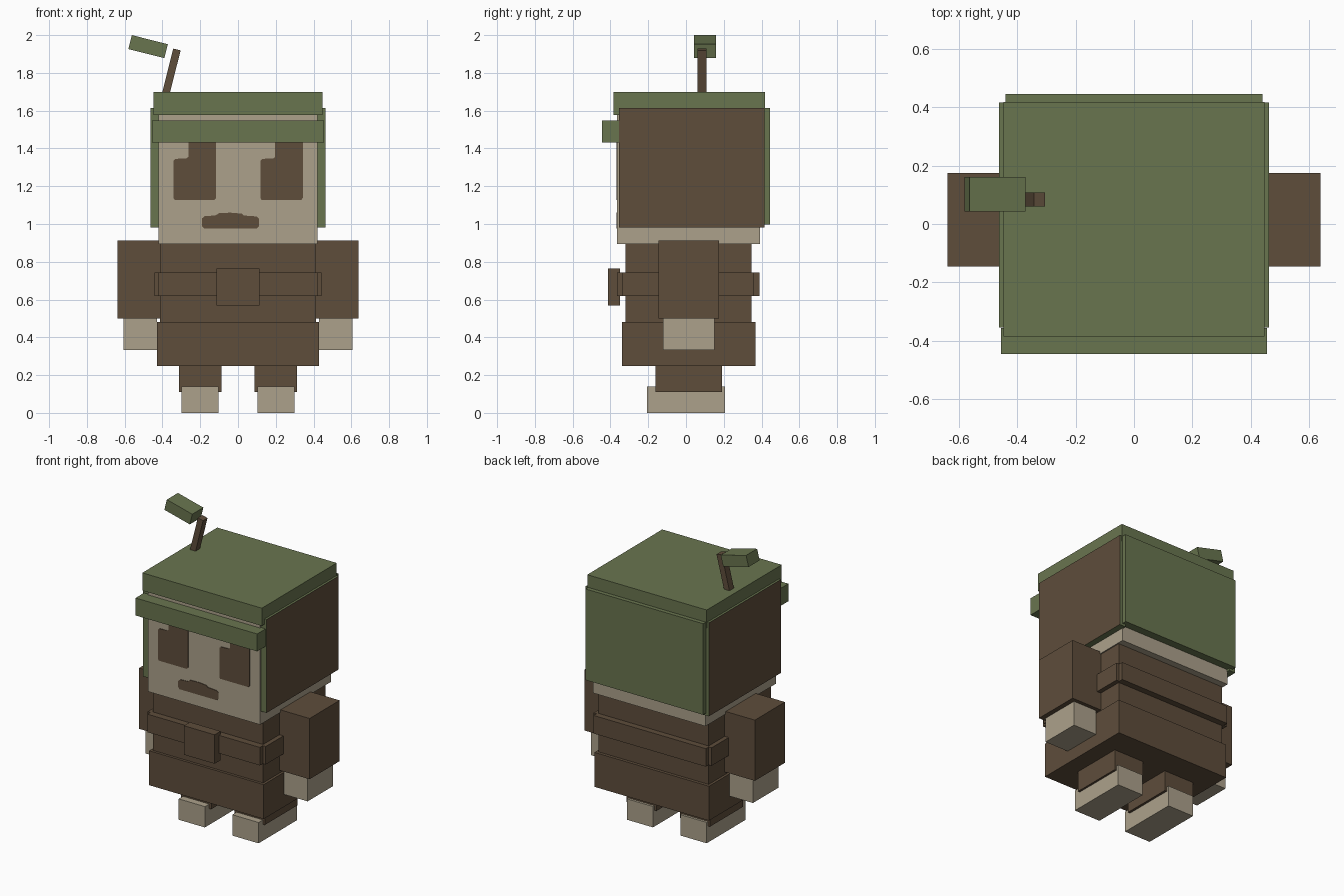
import bpy, bmesh, math
from mathutils import Matrix, Vector

cube = bpy.data.objects.get("Cube")
if cube:
    bpy.data.objects.remove(cube, do_unlink=True)


def material(name, rgb):
    def linear(c):
        c /= 255
        return c / 12.92 if c <= 0.04045 else ((c + 0.055) / 1.055) ** 2.4
    colour = (*[linear(c) for c in rgb], 1)
    m = bpy.data.materials.new(name)
    m.use_nodes = True
    m.diffuse_color = colour
    bsdf = next(n for n in m.node_tree.nodes if n.type == 'BSDF_PRINCIPLED')
    bsdf.inputs["Base Color"].default_value = colour
    bsdf.inputs["Roughness"].default_value = 0.9
    return m


GREEN = material("leaf green", (105, 117, 79))
BROWN = material("bark brown", (94, 77, 59))
BEIGE = material("pale beige", (172, 161, 139))


def finish(name, bm, *mats):
    bmesh.ops.recalc_face_normals(bm, faces=bm.faces)
    mesh = bpy.data.meshes.new(name)
    bm.to_mesh(mesh)
    bm.free()
    for m in mats:
        mesh.materials.append(m)
    ob = bpy.data.objects.new(name, mesh)
    bpy.context.collection.objects.link(ob)
    return ob


def box(name, x, y, z, mat, tilt=0, outer=None):
    """Box spanning the x, y, z ranges; outer colours its outward x face."""
    lo, hi = Vector((x[0], y[0], z[0])), Vector((x[1], y[1], z[1]))
    bm = bmesh.new()
    bmesh.ops.create_cube(bm, size=1, matrix=Matrix.Diagonal((*(hi - lo), 1)))
    mid = (lo + hi) / 2
    if outer:
        for f in bm.faces:
            f.material_index = int(f.normal.x * mid.x > 0.1)
    ob = finish(name, bm, mat, *([outer] if outer else []))
    ob.location = mid
    ob.rotation_euler.y = math.radians(tilt)
    return ob


def centred(name, half, y, z, mat):
    return box(name, (-half, half), y, z, mat)


def pair(name, x, y, z, mat, outer=None):
    box("left_" + name, x, y, z, mat, outer=outer)
    box("right_" + name, (-x[1], -x[0]), y, z, mat, outer=outer)


def face_plate(name, outline, dx=0):
    """Thin painted shape on the front of the head, outlined in x and z."""
    bm = bmesh.new()
    face = bm.faces.new([bm.verts.new((x + dx, -0.364, z)) for x, z in outline])
    new = bmesh.ops.extrude_face_region(bm, geom=[face])["geom"]
    bmesh.ops.translate(bm, vec=(0, -0.004, 0),
                        verts=[v for v in new if isinstance(v, bmesh.types.BMVert)])
    finish(name, bm, BROWN)


# Legs, feet, arms and hands
pair("foot", (0.103, 0.299), (-0.207, 0.206), (0, 0.141), BEIGE)
pair("leg", (0.087, 0.313), (-0.161, 0.19), (0.11, 0.26), BROWN)
pair("arm", (0.41, 0.638), (-0.146, 0.175), (0.501, 0.912), BROWN)
pair("hand", (0.43, 0.606), (-0.121, 0.15), (0.333, 0.51), BEIGE)

# Body
centred("hips", 0.429, (-0.338, 0.367), (0.249, 0.482), BROWN)
centred("torso", 0.412, (-0.32, 0.346), (0.47, 0.9), BROWN)

# Belt
centred("belt_front", 0.42, (-0.366, -0.31), (0.62, 0.742), BROWN)
centred("belt_back", 0.42, (0.335, 0.388), (0.62, 0.742), BROWN)
pair("belt_side", (0.40, 0.442), (-0.335, 0.358), (0.62, 0.742), BROWN)
centred("belt_buckle", 0.115, (-0.414, -0.35), (0.568, 0.764), BROWN)

# Head and its cap
centred("head", 0.42, (-0.364, 0.392), (0.895, 1.59), BEIGE)
pair("cap_side", (0.415, 0.462), (-0.354, 0.415), (0.982, 1.614), GREEN, outer=BROWN)
centred("cap_back", 0.44, (0.385, 0.445), (0.998, 1.614), GREEN)
centred("cap_top", 0.447, (-0.384, 0.417), (1.578, 1.698), GREEN)
centred("cap_brim", 0.455, (-0.445, -0.355), (1.431, 1.549), GREEN)

# Painted eyes and mouth
eye = [(-0.335, 1.128), (-0.125, 1.128), (-0.117, 1.137), (-0.117, 1.46),
       (-0.263, 1.46), (-0.263, 1.355), (-0.275, 1.347), (-0.33, 1.345), (-0.342, 1.335),
       (-0.342, 1.137)]
face_plate("right_eye", eye)
face_plate("left_eye", eye, 0.46)
face_plate("mouth", [
    (-0.18, 0.976), (0.098, 0.976), (0.11, 0.988), (0.11, 1.03), (0.098, 1.04),
    (0.03, 1.045), (0.02, 1.055), (-0.04, 1.06), (-0.1, 1.058), (-0.12, 1.045),
    (-0.175, 1.042), (-0.19, 1.03), (-0.19, 0.988)])

# Tilted sprout
box("sprout_stem", (-0.376, -0.336), (0.06, 0.108), (1.66, 1.928), BROWN, tilt=14.2)
box("sprout_leaf", (-0.574, -0.378), (0.042, 0.16), (1.901, 1.977), GREEN, tilt=14.2)
